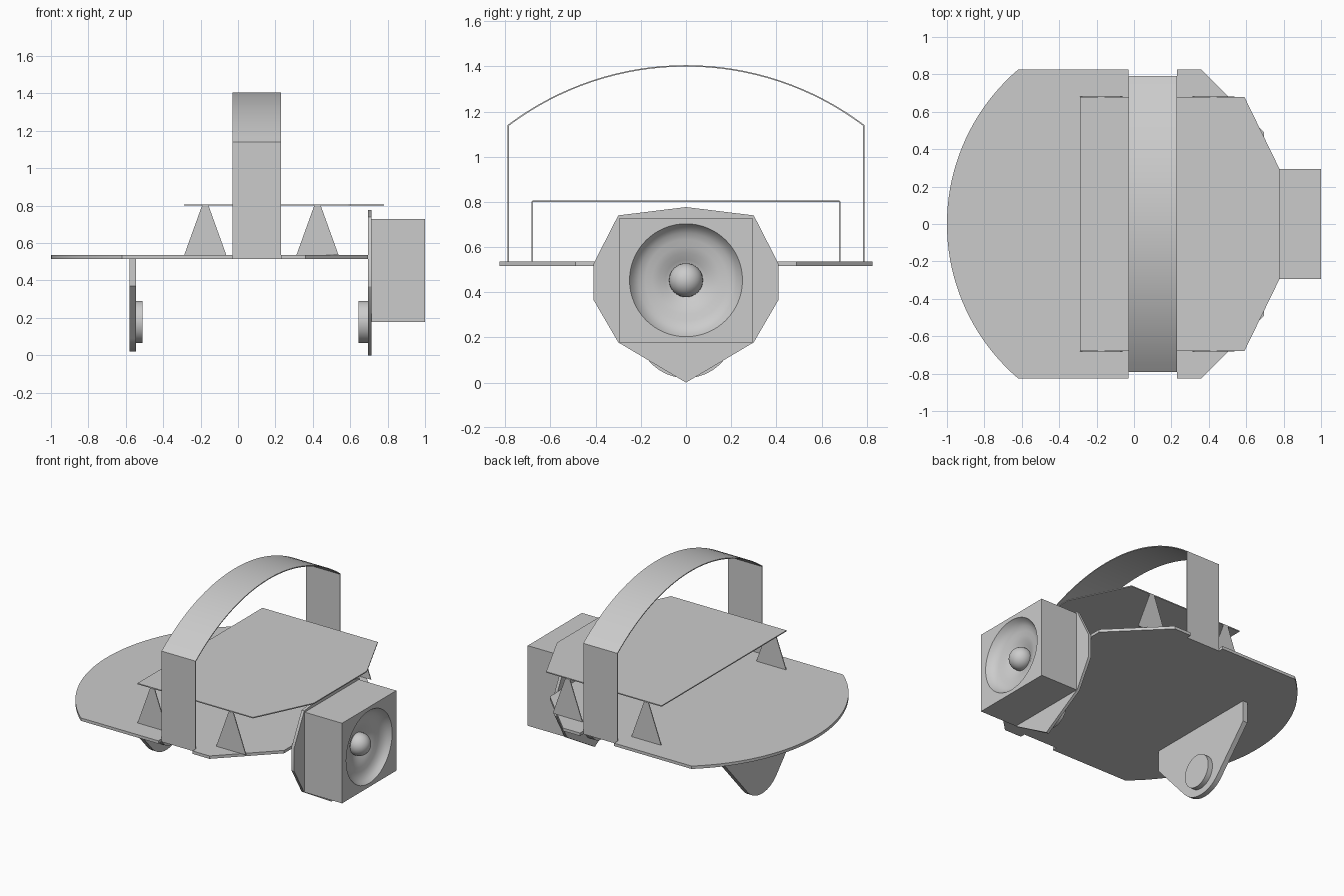
import bpy, bmesh
from math import sin, cos, asin, acos, atan2, hypot, pi, radians
from mathutils import Matrix

if "Cube" in bpy.data.objects:
    bpy.data.objects.remove(bpy.data.objects["Cube"])

GREY = (0.6, 0.6, 0.6, 1)
grey = bpy.data.materials.new("plain grey")
grey.use_nodes = True
grey.diffuse_color = GREY
grey.node_tree.nodes["Principled BSDF"].inputs["Base Color"].default_value = GREY


def finish(name, bm):
    """Turn a bmesh into a shaded object."""
    bmesh.ops.recalc_face_normals(bm, faces=bm.faces)
    mesh = bpy.data.meshes.new(name)
    bm.to_mesh(mesh)
    bm.free()
    mesh.materials.append(grey)
    mesh.shade_smooth()
    mesh.set_sharp_from_angle(angle=radians(30))
    obj = bpy.data.objects.new(name, mesh)
    bpy.context.collection.objects.link(obj)
    return obj


def prism(name, outline, axis, lo, hi):
    """Extrude a closed 2D outline along an axis."""
    place = {"x": lambda u, v, w: (w, u, v),
             "y": lambda u, v, w: (u, w, v),
             "z": lambda u, v, w: (u, v, w)}[axis]
    bm = bmesh.new()
    a, b = [[bm.verts.new(place(u, v, w)) for u, v in outline] for w in (lo, hi)]
    bm.faces.new(a)
    bm.faces.new(b)
    for i in range(len(a)):
        bm.faces.new((a[i - 1], a[i], b[i], b[i - 1]))
    return finish(name, bm)


def mirror_u(half):
    return half + [(-u, v) for u, v in reversed(half) if abs(u) > 1e-6]


def mirror_v(half):
    return half + [(u, -v) for u, v in reversed(half) if abs(v) > 1e-6]


def arc(cx, cy, r, start, end, n):
    return [(cx + r * cos(start + (end - start) * i / n),
             cy + r * sin(start + (end - start) * i / n)) for i in range(n + 1)]


# Main deck: round tail, chamfered nose, notches for the handle
tail_r = 1.086
tail = arc(tail_r - 1, 0, tail_r, pi, pi - asin(0.825 / tail_r), 20)
deck = tail + [(-0.03, 0.825), (-0.03, 0.788), (0.23, 0.788), (0.23, 0.825),
               (0.36, 0.825), (0.695, 0.49)]
prism("deck", mirror_v(deck), "z", 0.515, 0.535)

# Raised thin sheet and its four legs
prism("raised_sheet", mirror_v([(-0.29, 0.68), (0.59, 0.68), (0.78, 0.29)]),
      "z", 0.8, 0.807)
for side, y in (("right", -0.68), ("left", 0.68)):
    for place, x in (("rear", -0.175), ("front", 0.425)):
        leg = [(x - 0.113, 0.535), (x + 0.113, 0.535), (x + 0.017, 0.801), (x - 0.017, 0.801)]
        prism(f"sheet_leg_{place}_{side}", leg, "y", y - 0.003, y + 0.003)


# Handle strap: straight sides with an arched top
def strap(inset):
    half = 0.79 - inset
    r = 1.31 - inset
    reach = asin(half / r)
    top = arc(0, 1.405 - 1.31, r, pi / 2 - reach, pi / 2 + reach, 32)
    return [(half, 0.515)] + top + [(-half, 0.515)]


prism("handle", strap(0) + strap(0.006)[::-1], "x", -0.03, 0.23)

# Front plate
prism("front_plate", mirror_u([(0, 0.777), (0.3, 0.74), (0.41, 0.525), (0.41, 0.367),
                               (0.3, 0.178), (0, 0)]), "x", 0.695, 0.715)

# Rear plate: straight shoulders tapering to a rounded foot
foot_z, foot_r = 0.235, 0.215
dy, dz = 0.41, 0.37 - foot_z
tangent = atan2(dz, dy) - acos(foot_r / hypot(dy, dz))
foot = arc(0, foot_z, foot_r, tangent, -pi - tangent, 20)
prism("rear_plate", [(0.41, 0.515), (0.41, 0.37)] + foot + [(-0.41, 0.37), (-0.41, 0.515)],
      "x", -0.58, -0.545)

# Discs on the inner faces of both plates
disc = arc(0, 0.178, 0.113, 0, 2 * pi, 40)[:-1]
prism("rear_disc", disc, "x", -0.546, -0.51)
prism("front_disc", disc, "x", 0.645, 0.696)

# Speaker box: square body lofted into a round dished recess
N, MID = 64, 0.453
bm = bmesh.new()


def ring(x, ry, rz, square=False):
    verts = []
    for i in range(N):
        c, s = cos(2 * pi * i / N), sin(2 * pi * i / N)
        m = max(abs(c), abs(s)) if square else 1
        verts.append(bm.verts.new((x, ry * c / m, MID + rz * s / m)))
    return verts


rings = [ring(0.715, 0.295, 0.276, True), ring(1, 0.295, 0.276, True)]
dish = [(0.25, 0), (0.235, 0.025), (0.21, 0.045), (0.18, 0.055), (0.15, 0.06),
        (0.12, 0.07), (0.09, 0.085), (0.06, 0.1)]
rings += [ring(1 - depth, r, r) for r, depth in dish]
for a, b in zip(rings, rings[1:]):
    for i in range(N):
        bm.faces.new((a[i - 1], a[i], b[i], b[i - 1]))
bm.faces.new(rings[0])
bm.faces.new(rings[-1])
finish("speaker_box", bm)

# Speaker dome
bm = bmesh.new()
bmesh.ops.create_uvsphere(bm, u_segments=32, v_segments=16, radius=0.075,
                          matrix=Matrix.Translation((0.924, 0, MID)))
finish("speaker_dome", bm)
